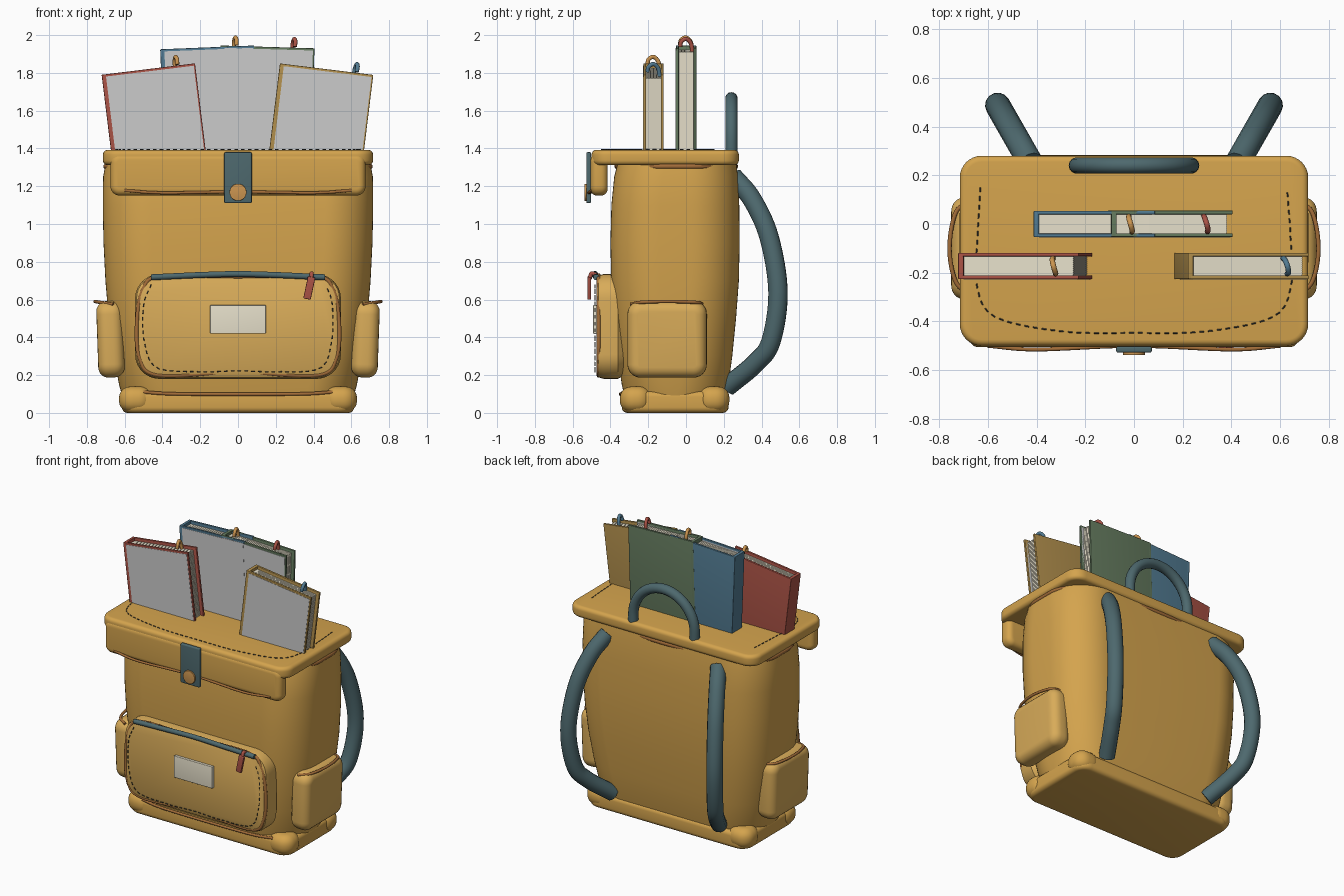
import bpy, bmesh, math
from mathutils import Vector, Matrix

if "Cube" in bpy.data.objects:
    bpy.data.objects.remove(bpy.data.objects["Cube"])


def mat(name, *c):
    m = bpy.data.materials.new(name)
    m.diffuse_color = (*c, 1)
    m.use_nodes = True
    m.node_tree.nodes["Principled BSDF"].inputs["Base Color"].default_value = m.diffuse_color
    return m


MUSTARD = mat("canvas", 0.66, 0.37, 0.075)
LIGHT = mat("light_canvas", 0.69, 0.41, 0.10)
BROWN = mat("piping", 0.36, 0.15, 0.04)
TEAL = mat("webbing", 0.075, 0.14, 0.155)
RED = mat("red_cloth", 0.40, 0.085, 0.06)
BLUE = mat("blue_cloth", 0.085, 0.20, 0.29)
GREEN = mat("green_cloth", 0.13, 0.20, 0.115)
OCHRE = mat("ochre_cloth", 0.45, 0.28, 0.075)
ORANGE = mat("orange_ribbon", 0.60, 0.30, 0.08)
CREAM = mat("paper", 0.80, 0.75, 0.60)
THREAD = mat("thread", 0.06, 0.06, 0.05)


def finish(ob, material, bevel=0, segments=5):
    if material:
        ob.data.materials.append(material)
    if bevel:
        b = ob.modifiers.new("soft_edges", "BEVEL")
        b.width, b.segments, b.limit_method = bevel, segments, 'ANGLE'
        b.angle_limit = math.radians(50)
    bpy.ops.object.select_all(action='DESELECT')
    bpy.context.view_layer.objects.active = ob
    ob.select_set(True)
    bpy.ops.object.convert(target='MESH')
    bpy.ops.object.shade_smooth_by_angle(angle=math.radians(40))
    return ob


def loft(name, rings, material, bevel=0, matrix=Matrix(), n=8):
    """rings: (x0, x1, y0, y1, z, corner radius)"""
    bm = bmesh.new()
    loops = []
    for x0, x1, y0, y1, z, r in rings:
        pts = []
        for k, (cx, cy) in enumerate(((x1-r, y1-r), (x0+r, y1-r), (x0+r, y0+r), (x1-r, y0+r))):
            for i in range(n + 1):
                a = math.pi / 2 * (k + i / n)
                pts.append(bm.verts.new((cx + r*math.cos(a), cy + r*math.sin(a), z)))
        loops.append(pts)
    for a, b in zip(loops, loops[1:]):
        for i in range(len(a)):
            j = (i + 1) % len(a)
            bm.faces.new((a[i], a[j], b[j], b[i]))
    bm.faces.new(loops[0][::-1])
    bm.faces.new(loops[-1])
    me = bpy.data.meshes.new(name)
    bm.to_mesh(me)
    ob = bpy.data.objects.new(name, me)
    bpy.context.collection.objects.link(ob)
    ob.matrix_world = matrix
    return finish(ob, material, bevel)


def box(name, lo, hi, material, bevel=0, matrix=Matrix()):
    bm = bmesh.new()
    lo, hi = Vector(lo), Vector(hi)
    bmesh.ops.create_cube(bm, size=1, matrix=Matrix.Translation((lo+hi)/2) @ Matrix.Diagonal((*(hi-lo), 1)))
    me = bpy.data.meshes.new(name)
    bm.to_mesh(me)
    ob = bpy.data.objects.new(name, me)
    bpy.context.collection.objects.link(ob)
    ob.matrix_world = matrix
    return finish(ob, material, bevel)


def smooth(pts, n=8, closed=False):
    p = [Vector(q) for q in pts]
    p = [p[-1]] + p + p[:2] if closed else [2*p[0]-p[1]] + p + [2*p[-1]-p[-2]]
    out = []
    for a, b, c, d in zip(p, p[1:], p[2:], p[3:]):
        for i in range(n):
            t = i / n
            out.append(0.5*(2*b + (c-a)*t + (2*a-5*b+4*c-d)*t*t + (3*b-a-3*c+d)*t**3))
    return out if closed else out + [p[-2]]


def tubes(name, lines, radius, material, closed=False, res=5):
    cu = bpy.data.curves.new(name, 'CURVE')
    cu.dimensions, cu.bevel_depth, cu.bevel_resolution, cu.use_fill_caps = '3D', radius, res, True
    for line in lines:
        s = cu.splines.new('POLY')
        s.points.add(len(line) - 1)
        for q, v in zip(s.points, line):
            q.co = (*v, 1)
        s.use_cyclic_u = closed
    ob = bpy.data.objects.new(name, cu)
    bpy.context.collection.objects.link(ob)
    return finish(ob, material)


def pipe(name, pts, radius, material, closed=False):
    return tubes(name, [smooth(pts, 8, closed)], radius, material, closed)


def stitches(name, pts, step=0.036, length=0.019):
    line, dashes, travelled = smooth(pts, 12), [], 0
    for a, b in zip(line, line[1:]):
        d = (b - a).length
        while travelled <= d:
            q = a.lerp(b, travelled / d)
            dashes.append([q, q + (b-a).normalized()*length])
            travelled += step
        travelled -= d
    tubes(name, dashes, 0.003, THREAD, res=0)


UPRIGHT = Matrix.Rotation(math.pi/2, 4, 'X')     # local (x, y, z) -> (x, -z, y)
SIDE = Matrix(((0, 0, 1, 0), (1, 0, 0, 0), (0, 1, 0, 0), (0, 0, 0, 1)))

# Main bag and base
loft("bag_body", [(-w, w, f, b, z, 0.255) for w, f, b, z in (
    (0.605, -0.32, 0.205, 0.06), (0.63, -0.34, 0.225, 0.15), (0.657, -0.362, 0.245, 0.30),
    (0.685, -0.383, 0.265, 0.50), (0.702, -0.396, 0.28, 0.70), (0.712, -0.40, 0.284, 0.90),
    (0.716, -0.395, 0.282, 1.10), (0.714, -0.38, 0.275, 1.25), (0.70, -0.36, 0.265, 1.33))], MUSTARD, n=14)
loft("base_panel", [(-0.615, 0.615, -0.34, 0.225, z, 0.085) for z in (0, 0.115)], MUSTARD, 0.03)
for sx in (-1, 1):
    for y in (-0.265, 0.145):
        loft("base_corner", [(sx*0.54-0.09, sx*0.54+0.09, y-0.085, y+0.085, z, 0.075)
                             for z in (0.003, 0.14)], MUSTARD, 0.06)
pipe("base_piping", [(-0.5, -0.33, 0.11), (-0.3, -0.345, 0.10), (0.3, -0.345, 0.10), (0.5, -0.33, 0.11)], 0.009, BROWN)
pipe("opening_piping", [(x, y, 1.305) for x, y in (
    (0.6, -0.25), (0.698, -0.05), (0.6, 0.17), (0, 0.262), (-0.6, 0.17), (-0.698, -0.05),
    (-0.6, -0.25), (0, -0.365))], 0.014, BROWN, True)

# Lid with front drop, clasp and handle
loft("lid", [(-0.715, 0.715, -0.50, 0.28, z, 0.09) for z in (1.312, 1.392)], MUSTARD, 0.025)
loft("lid_front_drop", [(-0.675, 0.675, 1.15, 1.375, z, 0.05) for z in (0.415, 0.505)], MUSTARD, 0.035, UPRIGHT)
pipe("lid_piping", [(-0.6, -0.50, 1.178), (-0.4, -0.515, 1.165), (0, -0.50, 1.17),
                    (0.4, -0.515, 1.165), (0.6, -0.50, 1.178)], 0.008, BROWN)
stitches("lid_stitching", [(x, y, 1.394) for x, y in (
    (-0.63, 0.15), (-0.642, -0.05), (-0.645, -0.25), (-0.57, -0.38), (-0.3, -0.44), (0, -0.447),
    (0.3, -0.44), (0.57, -0.38), (0.645, -0.25), (0.642, -0.05), (0.63, 0.12))])
box("clasp_strap", (-0.073, -0.528, 1.11), (0.073, -0.502, 1.38), TEAL, 0.008)
loft("clasp_stud", [(-0.045, 0.045, 1.123, 1.213, z, 0.0449) for z in (0.523, 0.538)], ORANGE, 0.004, UPRIGHT)
arch = [(-0.235 * math.cos(math.pi*i/24), 0.24, 1.43 + 0.235 * math.sin(math.pi*i/24)) for i in range(25)]
tubes("top_handle", [[(-0.235, 0.24, 1.37)] + arch + [(0.235, 0.24, 1.37)]], 0.033, TEAL)

# Shoulder straps
for s in (-1, 1):
    pipe("shoulder_strap", [(s*(0.43 + 0.57*(y - 0.26)), y, z) for y, z in (
        (0.25, 1.25), (0.35, 1.13), (0.44, 0.93), (0.487, 0.64), (0.45, 0.38),
        (0.37, 0.265), (0.22, 0.14))], 0.052, TEAL)

# Front pocket
loft("front_pocket", [(-w, w, lo, hi, z, r) for w, lo, hi, z, r in (
    (0.515, 0.20, 0.70, 0.325, 0.12), (0.545, 0.18, 0.735, 0.36, 0.13),
    (0.545, 0.18, 0.735, 0.435, 0.13), (0.537, 0.188, 0.727, 0.462, 0.12), (0.515, 0.21, 0.705, 0.474, 0.11))],
    LIGHT, 0, UPRIGHT)
pipe("pocket_piping", [(x, -0.462, z) for x, z in (
    (-0.535, 0.48), (-0.52, 0.29), (-0.42, 0.20), (0, 0.215), (0.42, 0.20), (0.52, 0.29), (0.535, 0.48),
    (0.50, 0.66), (0.40, 0.725), (0, 0.72), (-0.40, 0.725), (-0.50, 0.66))], 0.011, BROWN, True)
stitches("pocket_stitching", [(x, -0.482, z) for x, z in (
    (-0.46, 0.68), (-0.50, 0.57), (-0.497, 0.38), (-0.43, 0.24), (-0.2, 0.217), (0, 0.222), (0.2, 0.217),
    (0.43, 0.235), (0.495, 0.37), (0.50, 0.57), (0.47, 0.67))])
pipe("pocket_zip", [(-0.46, -0.475, 0.718), (-0.2, -0.482, 0.73), (0, -0.482, 0.735),
                    (0.2, -0.482, 0.73), (0.46, -0.475, 0.718)], 0.016, TEAL)
pull = Matrix.Translation((0.39, -0.512, 0.72)) @ Matrix.Rotation(math.radians(12), 4, 'Y')
box("zip_pull", (-0.02, -0.01, -0.12), (0.02, 0.01, 0), RED, 0.005, pull)
pipe("zip_pull_loop", [(0.39, -0.51, 0.71), (0.39, -0.50, 0.738), (0.39, -0.475, 0.73)], 0.011, RED)
box("pocket_patch", (-0.147, -0.492, 0.42), (0.147, -0.472, 0.57), CREAM, 0.003)

# Side pockets
for s in (-1, 1):
    tilt = Matrix.Translation((s*0.675, -0.1, 0.39)) @ Matrix.Rotation(math.radians(2*s), 4, 'Y') @ SIDE
    loft("side_pocket", [(-0.21, 0.21, -0.203, 0.203, z, 0.07) for z in (-0.07, 0.07)], LIGHT, 0.055, tilt)
    pipe("side_pocket_piping", [(s*0.66, -0.29, 0.575), (s*0.73, -0.24, 0.585), (s*0.757, -0.10, 0.59),
                                (s*0.73, 0.05, 0.585), (s*0.66, 0.09, 0.575)], 0.009, BROWN)


# Books: placed by top left corner and tilt, with spine, boards, sheets and ribbon
def book(name, x, y, z, angle, cloth, ribbon_at, ribbon):
    m = Matrix.Translation((x, y, z)) @ Matrix.Rotation(math.radians(angle), 4, 'Y')
    w, h, t, c = 0.498, 0.6, 0.054, 0.015
    box(name + "_spine", (0, -t, -h), (0.022, t, 0), cloth, 0.004, m)
    box(name + "_back_board", (0.01, t-c, -h), (w, t, 0), cloth, 0.003, m)
    box(name + "_front_board", (0.01, -t, -h), (w, c-t, 0), cloth, 0.003, m)
    box(name + "_front_panel", (0.022, -t-0.002, -h), (w-0.008, c-t, -0.012), None, 0, m)
    box(name + "_page_block", (0.022, c-t, -h), (w-0.025, t-c, -0.021), CREAM, 0, m)
    for i in range(9):
        sy = (i - 4) * 0.0082
        box(name + "_sheet", (0.04, sy-0.003, -h), (w-0.022, sy+0.003, -0.019), CREAM, 0, m)
    tag = pipe(name + "_ribbon", [(ribbon_at+dx, dy, dz) for dx, dy, dz in (
        (-0.01, 0.033, -0.04), (-0.008, 0.026, 0.02), (0, 0, 0.046), (0.006, -0.026, 0.032), (0.004, -0.032, 0.005))],
        0.011, ribbon)
    tag.matrix_world = m


book("red_book", -0.722, -0.172, 1.79, -7, RED, 0.40, ORANGE)
book("blue_book", -0.412, 0, 1.925, -2.3, BLUE, 0.40, ORANGE)
book("green_book", -0.093, 0.001, 1.945, 1.7, GREEN, 0.39, RED)
book("ochre_book", 0.222, -0.172, 1.85, 7, OCHRE, 0.405, BLUE)
